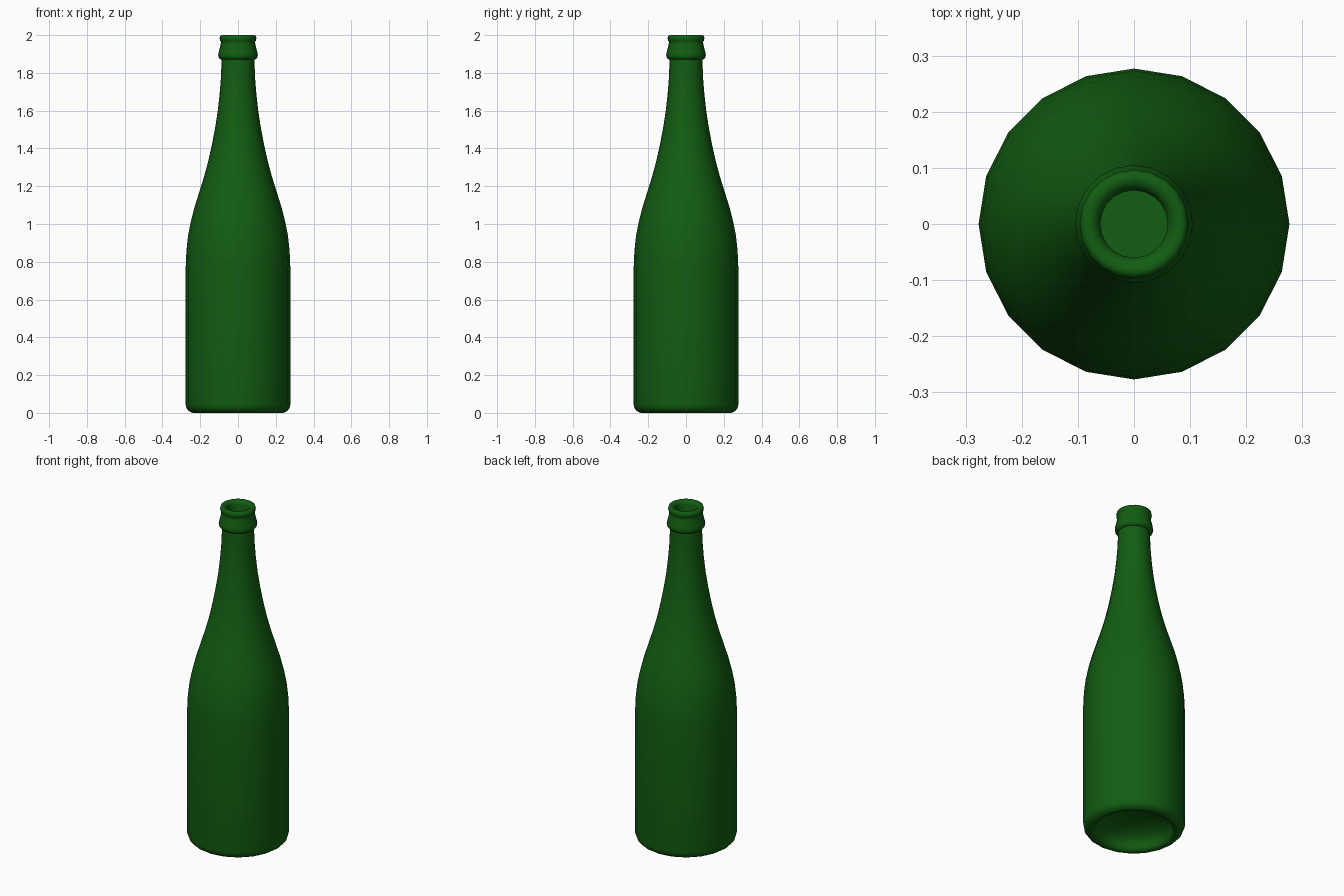
import bpy
import bmesh
import math
from mathutils import Vector

if "Cube" in bpy.data.objects:
    bpy.data.objects.remove(bpy.data.objects["Cube"], do_unlink=True)

SIDES = 20

# Green glass
glass = bpy.data.materials.new("dark_green_glass")
glass.use_nodes = True
GREEN = (0.006, 0.11, 0.006, 1.0)
glass.diffuse_color = GREEN
bsdf = glass.node_tree.nodes["Principled BSDF"]
bsdf.inputs["Base Color"].default_value = GREEN
bsdf.inputs["Roughness"].default_value = 0.5


def arc(cr, cz, rr, rz, start, end, steps):
    """Points of an elliptical arc in the radius/height plane."""
    angles = [math.radians(start + (end - start) * i / steps) for i in range(steps + 1)]
    return [(cr + rr * math.cos(a), cz + rz * math.sin(a)) for a in angles]


def lathe(name, profile, material):
    """Turn a profile that starts and ends on the axis into a closed solid."""
    bm = bmesh.new()
    verts = [bm.verts.new((r, 0, z)) for r, z in profile]
    edges = [bm.edges.new(pair) for pair in zip(verts, verts[1:])]
    bmesh.ops.spin(bm, geom=verts + edges, cent=(0, 0, 0), axis=Vector((0, 0, 1)),
                   angle=math.tau, steps=SIDES, use_merge=False)
    bmesh.ops.remove_doubles(bm, verts=bm.verts, dist=0.0005)
    bmesh.ops.recalc_face_normals(bm, faces=bm.faces)
    mesh = bpy.data.meshes.new(name)
    bm.to_mesh(mesh)
    bm.free()
    mesh.materials.append(material)
    obj = bpy.data.objects.new(name, mesh)
    bpy.context.collection.objects.link(obj)
    bpy.ops.object.select_all(action='DESELECT')
    obj.select_set(True)
    bpy.context.view_layer.objects.active = obj
    bpy.ops.object.shade_smooth_by_angle(angle=math.radians(50))
    return obj


# Hollow under the base, then the rounded foot
punt = arc(0, 0.02, 0.21, 0.09, 90, 0, 6)
foot = [(0.216, 0.007), (0.23, 0)] + arc(0.232, 0.045, 0.045, 0.045, -80, 0, 5)

# Straight body, sloping shoulder and long neck
shoulder = [(0.277, 0.77), (0.273, 0.86), (0.264, 0.94), (0.25, 1.01),
            (0.23, 1.09), (0.205, 1.17), (0.18, 1.25), (0.158, 1.33),
            (0.138, 1.42), (0.121, 1.51), (0.107, 1.6), (0.097, 1.69),
            (0.09, 1.78), (0.087, 1.87)]

# Collar ring and rolled lip
collar = [(0.096, 1.874), (0.103, 1.882), (0.105, 1.894), (0.102, 1.91),
          (0.095, 1.938), (0.091, 1.958), (0.091, 1.966)]
lip = [(0.096, 1.972), (0.097, 1.985), (0.094, 1.996), (0.086, 2.0),
       (0.074, 1.998), (0.065, 1.99), (0.06, 1.975)]

# Inner wall follows the outside down to a flat floor
inside = [(max(r - 0.027, 0.06), z) for r, z in reversed(shoulder)]
floor = [(0.25, 0.17), (0.22, 0.13), (0, 0.13)]

lathe("bottle", punt + foot + shoulder + collar + lip + inside + floor, glass)
